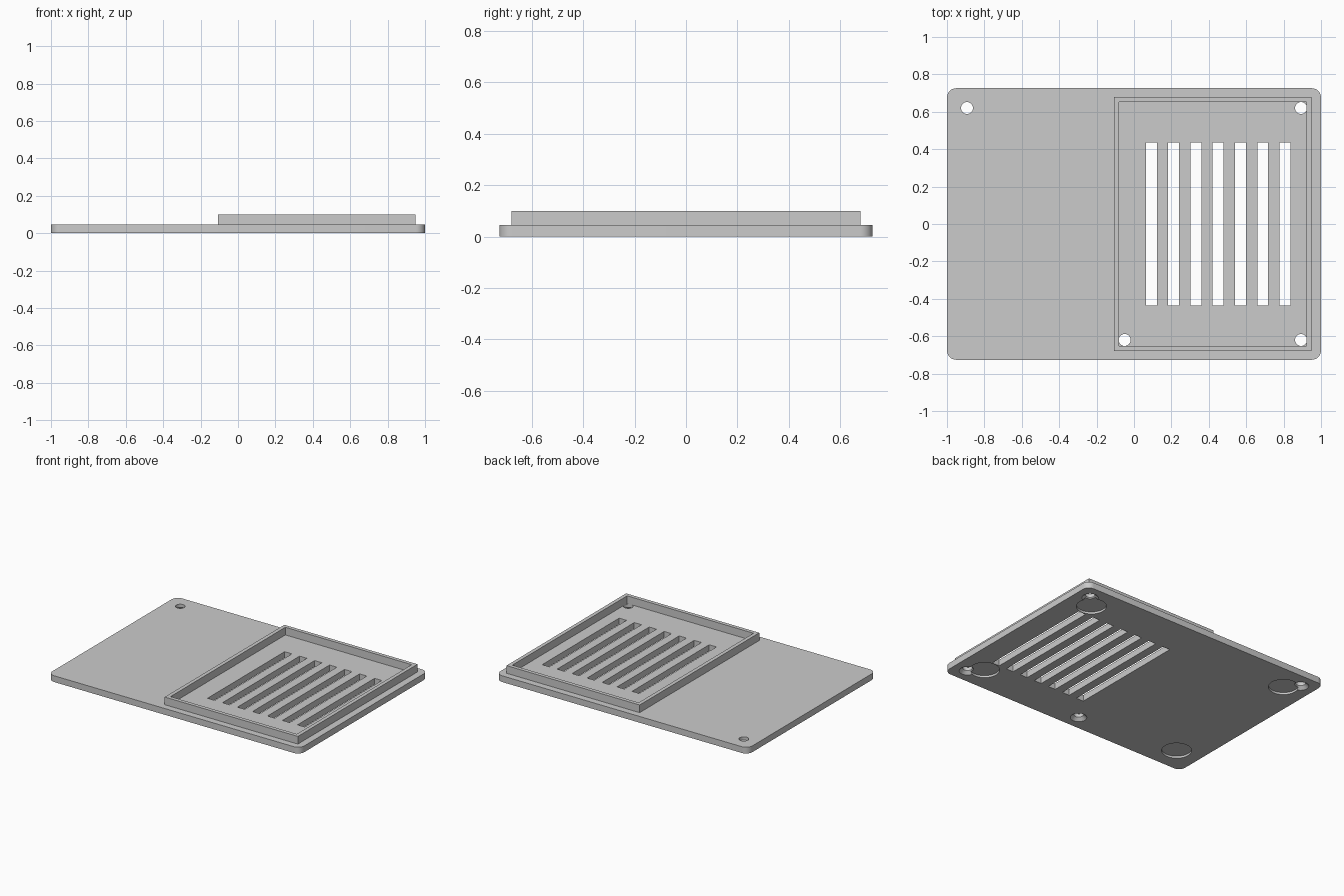
import bpy, bmesh, math

if "Cube" in bpy.data.objects:
    bpy.data.objects.remove(bpy.data.objects["Cube"])

PLATE_X, PLATE_Y, PLATE_H = 1.0, 0.726, 0.045
CORNER_R = 0.05
RIM_TOP, WALL = 0.1, 0.027

grey = bpy.data.materials.new("plain grey")
grey.use_nodes = True
grey.diffuse_color = (0.6, 0.6, 0.6, 1)
grey.node_tree.nodes["Principled BSDF"].inputs["Base Color"].default_value = grey.diffuse_color


def loft(bm, rings):
    """Skin a stack of closed rings and cap both ends."""
    rows = [[bm.verts.new(p) for p in ring] for ring in rings]
    n = len(rows[0])
    for low, high in zip(rows, rows[1:]):
        for i in range(n):
            j = (i + 1) % n
            bm.faces.new((low[i], low[j], high[j], high[i]))
    bm.faces.new(rows[0][::-1])
    bm.faces.new(rows[-1])


def circle(x, y, z, r, n=32):
    steps = [2 * math.pi * i / n for i in range(n)]
    return [(x + r * math.cos(a), y + r * math.sin(a), z) for a in steps]


def rectangle(x0, x1, y0, y1, z):
    return [(x0, y0, z), (x1, y0, z), (x1, y1, z), (x0, y1, z)]


def rounded(hx, hy, r, z, n=8):
    points = []
    for q, (sx, sy) in enumerate([(1, 1), (-1, 1), (-1, -1), (1, -1)]):
        for i in range(n + 1):
            a = (q + i / n) * math.pi / 2
            points.append((sx * (hx - r) + r * math.cos(a),
                           sy * (hy - r) + r * math.sin(a), z))
    return points


def make(name, solids):
    bm = bmesh.new()
    for rings in solids:
        loft(bm, rings)
    bmesh.ops.recalc_face_normals(bm, faces=bm.faces)
    mesh = bpy.data.meshes.new(name)
    bm.to_mesh(mesh)
    bm.free()
    mesh.materials.append(grey)
    obj = bpy.data.objects.new(name, mesh)
    bpy.context.collection.objects.link(obj)
    return obj


def activate(obj):
    bpy.ops.object.select_all(action='DESELECT')
    obj.select_set(True)
    bpy.context.view_layer.objects.active = obj


def cut(target, name, solids):
    cutter = make(name, solids)
    cutter.hide_render = True
    activate(target)
    mod = target.modifiers.new(name, 'BOOLEAN')
    mod.operation, mod.solver, mod.object = 'DIFFERENCE', 'EXACT', cutter
    bpy.ops.object.modifier_apply(modifier=mod.name)
    bpy.data.objects.remove(cutter)


# Rounded base plate
plate = make("base_plate", [[rounded(PLATE_X, PLATE_Y, CORNER_R, z) for z in (0, PLATE_H)]])

# Seven ventilation slots
slots = []
for i in range(7):
    x = 0.093 + 0.119 * i
    slots.append([rectangle(x - 0.029, x + 0.029, -0.437, 0.437, z) for z in (-0.1, 0.2)])
cut(plate, "slot_cutter", slots)

# Shallow round foot recesses underneath
cut(plate, "foot_cutter", [[circle(sx * 0.815, sy * 0.54, z, 0.098, 48) for z in (-0.1, 0.015)]
                           for sx in (-1, 1) for sy in (-1, 1)])

# Screw holes, countersunk from below
screws = [(-0.893, 0.62), (0.893, 0.62), (0.893, -0.62), (-0.05, -0.62)]
profile = [(-0.1, 0.054), (0, 0.054), (0.022, 0.032), (0.2, 0.032)]
cut(plate, "screw_cutter", [[circle(x, y, z, r) for z, r in profile] for x, y in screws])

# Raised rectangular rim around the vent
x0, x1, y1 = -0.107, 0.95, 0.678
rim = make("vent_rim", [[rectangle(x0, x1, -y1, y1, z) for z in (PLATE_H, RIM_TOP)]])
cut(rim, "rim_cutter", [[rectangle(x0 + WALL, x1 - WALL, WALL - y1, y1 - WALL, z)
                         for z in (0, 0.2)]])

for obj in (plate, rim):
    activate(obj)
    bpy.ops.object.shade_smooth_by_angle(angle=math.radians(30))
